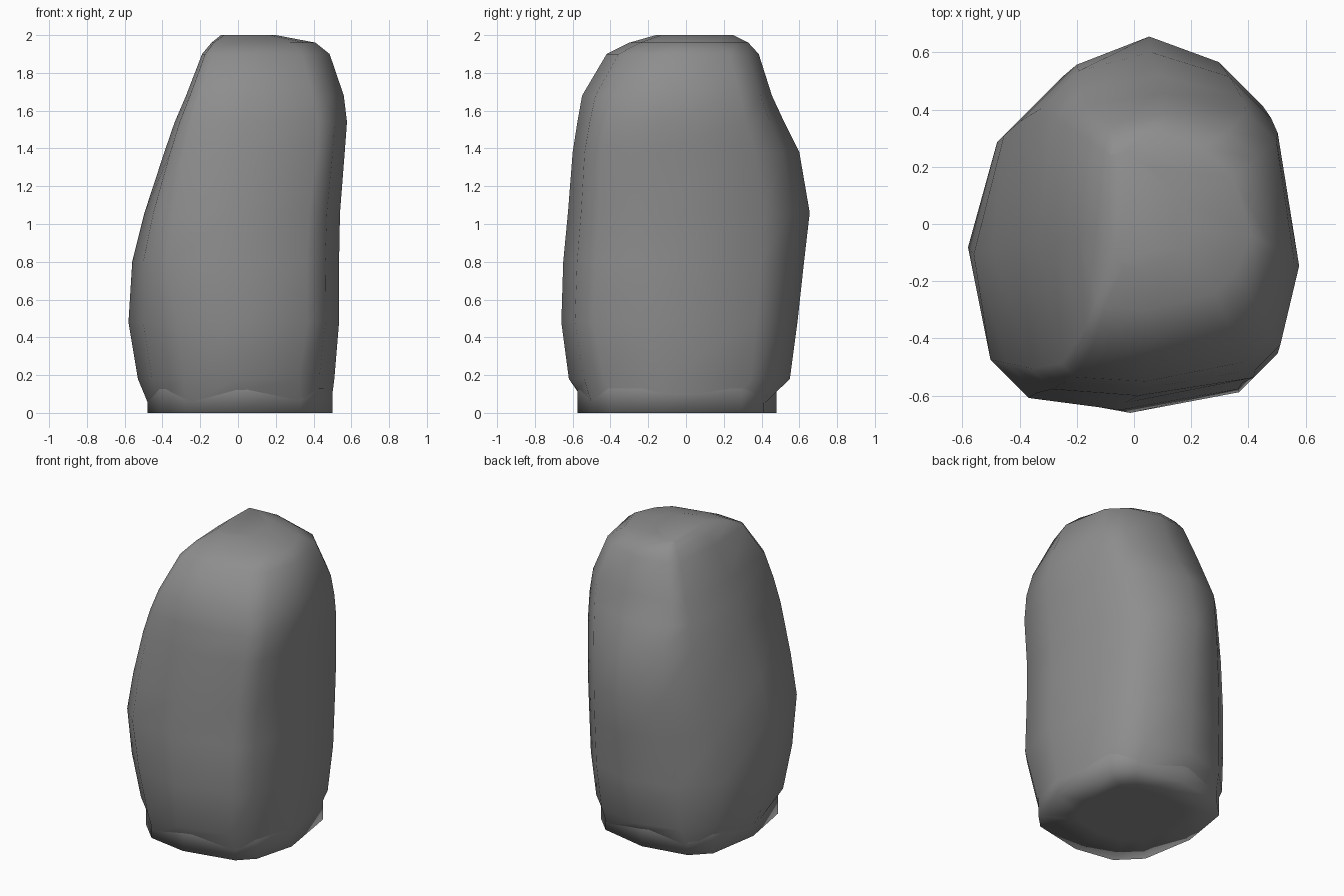
import bpy, bmesh, math
from mathutils import Vector

cube = bpy.data.objects.get("Cube")
if cube:
    bpy.data.objects.remove(cube, do_unlink=True)

stone = bpy.data.materials.new("stone grey")
stone.use_nodes = True
GREY = (0.27, 0.27, 0.27, 1)
stone.diffuse_color = GREY
stone.node_tree.nodes["Principled BSDF"].inputs["Base Color"].default_value = GREY

# Where the corners sit along each side: E, NE, N, NW, W, SW, S, SE
CORNERS = [(.35,), (.27, .73), (.5,), (.25, .75), (.5,), (.25, .82), (.45,), (.3, .7)]


def ring(z, reach, ragged=0):
    """Rounded outline touching eight limits, in the same order as CORNERS."""
    points = []
    for i, r in enumerate(reach):
        a = i * math.pi / 4
        out = Vector((math.cos(a), math.sin(a), 0))
        along = Vector((-out.y, out.x, 0))
        # The two ends of this side of the bounding octagon
        start = r - math.sqrt(2) * reach[i - 1]
        end = math.sqrt(2) * reach[(i + 1) % 8] - r
        for f in CORNERS[i]:
            lift = ragged * (len(points) % 2)
            points.append(out * r + along * (start + (end - start) * f)
                          + Vector((0, 0, z + lift)))
    return points


def loft(name, rings, cap_first, cap_last, angle):
    bm = bmesh.new()
    loops = [[bm.verts.new(p) for p in r] for r in rings]
    n = len(rings[0])
    for a, b in zip(loops, loops[1:]):
        for i in range(n):
            j = (i + 1) % n
            bm.faces.new((a[i], a[j], b[j], b[i]))
    if cap_first:
        bm.faces.new(loops[0][::-1])
    if cap_last:
        bm.faces.new(loops[-1])
    mesh = bpy.data.meshes.new(name)
    bm.to_mesh(mesh)
    bm.free()
    mesh.materials.append(stone)
    obj = bpy.data.objects.new(name, mesh)
    bpy.context.collection.objects.link(obj)
    bpy.ops.object.select_all(action='DESELECT')
    obj.select_set(True)
    bpy.context.view_layer.objects.active = obj
    bpy.ops.object.shade_smooth_by_angle(angle=math.radians(angle))


# Boulder: height and the eight limits of each level
LEVELS = [
    (0.18, .51, .55, .55, .535, .53, .60, .62, .61),
    (0.48, .535, .585, .59, .54, .58, .655, .66, .675),
    (0.8, .535, .60, .625, .54, .56, .69, .65, .665),
    (1.06, .54, .61, .655, .535, .495, .66, .625, .66),
    (1.38, .565, .60, .60, .515, .39, .61, .60, .675),
    (1.54, .577, .58, .52, .46, .335, .57, .575, .66),
    (1.68, .56, .555, .455, .41, .275, .525, .55, .62),
    (1.9, .485, .465, .385, .32, .19, .385, .42, .49),
    (1.96, .41, .36, .33, .27, .14, .28, .30, .37),
    (2.0, .2, .18, .25, .23, .09, .13, .16, .18)]
FOOT = (.5, .515, .48, .52, .48, .572, .575, .59)

# Ragged lower edge of the boulder, then its body and crown
hem = ring(0.04, [r - 0.008 for r in FOOT], ragged=0.07)
loft("boulder", [hem] + [ring(z, reach) for z, *reach in LEVELS], False, True, 80)

# Upright collar around the foot, with a flat underside
sole = ring(0, [r * 0.58 for r in FOOT])
loft("foot_collar", [sole, ring(0, FOOT), ring(0.13, FOOT)], True, False, 100)
